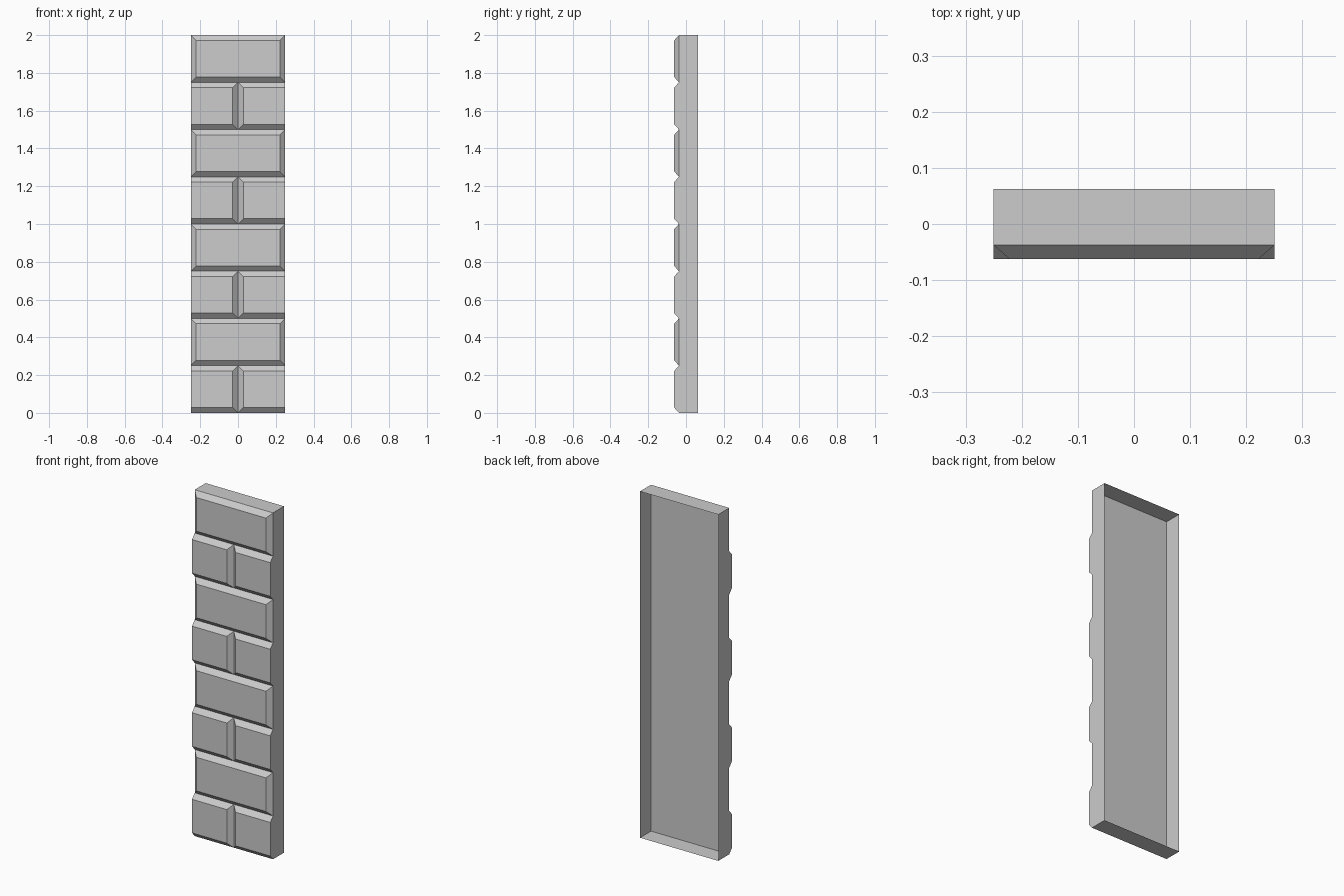
import bpy
import bmesh

cube = bpy.data.objects.get("Cube")
if cube:
    bpy.data.objects.remove(cube, do_unlink=True)

HALF_W, HEIGHT, ROWS = 0.25, 2.0, 8
BACK, BASE, FACE = 0.0625, -0.0375, -0.0625   # y of rim, mortar plane, brick face
BEVEL = 0.028
ROW_H = HEIGHT / ROWS

# Single flat grey
grey = bpy.data.materials.new("stone grey")
grey.use_nodes = True
colour = (0.604, 0.604, 0.604, 1)
grey.diffuse_color = colour
grey.node_tree.nodes["Principled BSDF"].inputs["Base Color"].default_value = colour


def finish(name, bm):
    bmesh.ops.recalc_face_normals(bm, faces=bm.faces)
    mesh = bpy.data.meshes.new(name)
    bm.to_mesh(mesh)
    bm.free()
    mesh.materials.append(grey)
    obj = bpy.data.objects.new(name, mesh)
    bpy.context.collection.objects.link(obj)
    return obj


def open_box(name, x0, x1, z0, z1, y_back, y_front, bevels=(0, 0, 0)):
    """Box with no back face; bevels pull in the front's left, right and top/bottom edges."""
    left, right, ends = bevels
    bm = bmesh.new()
    bmesh.ops.create_cube(bm, size=1)
    back = min(bm.faces, key=lambda f: -f.calc_center_median().y)
    for v in bm.verts:
        front, high_x, high_z = v.co.y < 0, v.co.x > 0, v.co.z > 0
        v.co.x = x1 - right * front if high_x else x0 + left * front
        v.co.z = z1 - ends * front if high_z else z0 + ends * front
        v.co.y = y_front if front else y_back
    bmesh.ops.recalc_face_normals(bm, faces=bm.faces)
    bmesh.ops.delete(bm, geom=[back], context='FACES_ONLY')
    return finish(name, bm)


# Hollow backing panel, open at the back
open_box("wall_backing", -HALF_W, HALF_W, 0, HEIGHT, BACK, BASE)

# Alternating rows: two half bricks with flush outer ends, then one whole brick
for row in range(ROWS):
    z0, z1 = row * ROW_H, (row + 1) * ROW_H
    if row % 2:
        open_box(f"whole_brick_{row}", -HALF_W, HALF_W, z0, z1, BASE, FACE,
                 (BEVEL, BEVEL, BEVEL))
    else:
        open_box(f"half_brick_right_{row}", -HALF_W, 0, z0, z1, BASE, FACE,
                 (0, BEVEL, BEVEL))
        open_box(f"half_brick_left_{row}", 0, HALF_W, z0, z1, BASE, FACE,
                 (BEVEL, 0, BEVEL))
